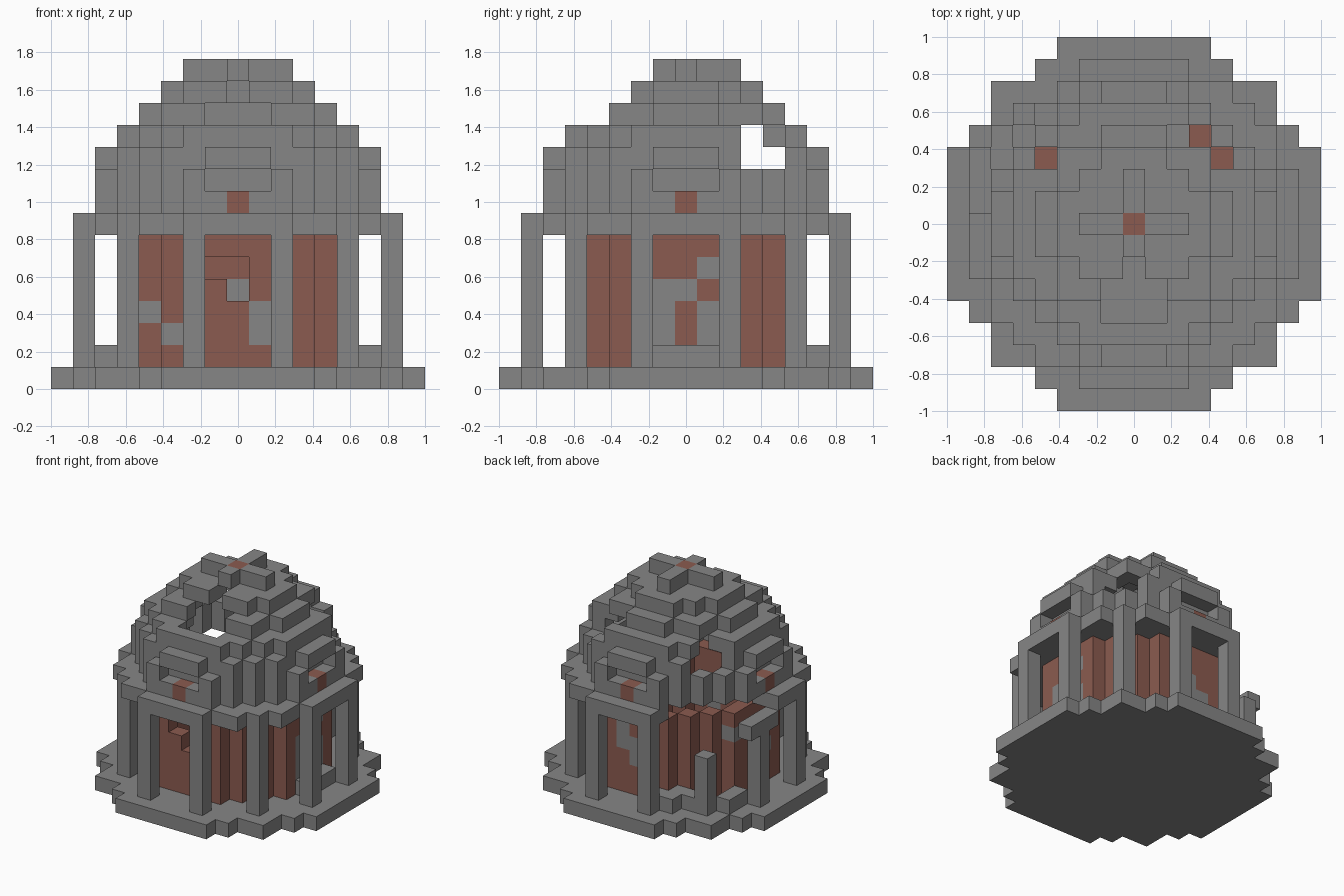
import bpy
import bmesh
from mathutils import Vector

cube = bpy.data.objects.get("Cube")
if cube:
    bpy.data.objects.remove(cube)

V = 2 / 17  # block size


def material(name, rgb):
    m = bpy.data.materials.new(name)
    m.use_nodes = True
    m.diffuse_color = (*rgb, 1)
    m.node_tree.nodes["Principled BSDF"].inputs["Base Color"].default_value = (*rgb, 1)
    m.node_tree.nodes["Principled BSDF"].inputs["Roughness"].default_value = 0.9
    return m


STONE = material("grey stone", (0.24, 0.24, 0.24))
BRICK = material("red brick", (0.26, 0.105, 0.08))

# Plan outlines: half width of each row, counted outward from the centre row
BASE = [8, 8, 8, 8, 7, 6, 6, 4, 3]
RING = [7, 7, 7, 6, 6, 5, 4, 2]
WALL = [5, 5, 5, 4, 3, 2]
DOME = [
    [6, 6, 6, 5, 4, 3, 2],
    [6, 6, 6, 5, 4, 3, 2],
    [6, 6, 5, 5, 4, 3, 1],
    [5, 5, 5, 4, 3, 2],
    [4, 4, 3, 3, 1],
    [3, 3, 2, 1],
    [2, 0, 0],
]


def disc(rows):
    n = len(rows)
    return {(i, j) for j in range(1 - n, n)
            for i in range(-rows[abs(j)], rows[abs(j)] + 1)}


def layers(plan, low, high):
    return {(i, j, k) for i, j in plan for k in range(low, high + 1)}


SIDES = [(1, 0), (-1, 0), (0, 1), (0, -1)]


def rim(plan):
    return {(i, j) for i, j in plan
            if any((i + a, j + b) not in plan for a, b in SIDES)}


def build(name, cells, red=lambda c: False):
    """Make one mesh from the outer faces of a set of blocks."""
    bm = bmesh.new()
    axes = [Vector((1, 0, 0)), Vector((0, 1, 0)), Vector((0, 0, 1))]
    for c in sorted(cells):
        centre = Vector((c[0], c[1], c[2] + 0.5))
        for n in range(3):
            for s in (1, -1):
                d = axes[n] * s
                if tuple(c[q] + int(d[q]) for q in range(3)) in cells:
                    continue
                u, w = axes[(n + 1) % 3], axes[(n + 2) % 3] * s
                corners = [centre + (d + u * a + w * b) / 2
                           for a, b in ((-1, -1), (1, -1), (1, 1), (-1, 1))]
                f = bm.faces.new([bm.verts.new(p * V) for p in corners])
                f.material_index = int(red(c))
    bmesh.ops.remove_doubles(bm, verts=bm.verts[:], dist=0.001)
    me = bpy.data.meshes.new(name)
    bm.to_mesh(me)
    bm.free()
    me.materials.append(STONE)
    me.materials.append(BRICK)
    ob = bpy.data.objects.new(name, me)
    bpy.context.collection.objects.link(ob)


# Stepped floor
build("base", layers(disc(BASE), 0, 0))

# Columns, two of them broken at the collapsed corner
spots = [(a * x, b * y) for x, y in ((2, 7), (7, 2), (5, 5))
         for a in (1, -1) for b in (1, -1)]
for n, (i, j) in enumerate(spots):
    top = {(-5, 5): 4, (-7, 2): 5}.get((i, j), 6)
    build("column_%d" % (n + 1), layers({(i, j)}, 1, top))

# Brick wall with stone repairs and a hole in the front
wall = layers(rim(disc(WALL)), 1, 6)
wall -= {(-1, -5, 5), (0, -5, 5), (0, -5, 4)}
repairs = {(-4, -3, 3), (-3, -4, 2), (1, -5, 2), (1, -5, 3),
           (5, 1, 5), (5, -1, 4), (5, 0, 4),
           (1, 5, 5), (1, 5, 4), (0, 5, 4), (0, 5, 3), (-1, 5, 3),
           (-5, 2, 5), (-5, 1, 5), (-5, 0, 3), (-5, -1, 3)}
repairs |= {(5, j, k) for j in (-1, 1) for k in (2, 3)}
build("wall", wall, lambda c: c not in repairs)

# Cornice ring, open at the collapsed corner
ring = {(i, j) for i, j in disc(RING) - disc(WALL) if not (i < -2 and j > 0)}
build("cornice", layers(ring, 7, 7))
build("fallen_beam", {(-7, j, 6) for j in (1, 2, 3)})

# Step at the side and loose rubble
build("side_step", {(6, j, 1) for j in (-1, 0, 1)})
build("rubble", {(-2, 6, 1), (-3, 6, 1), (-3, 5, 1), (-4, 5, 1),
                 (-6, 3, 1), (-6, 4, 1)})

# Hollow dome
plans = [disc(r) for r in DOME] + [set()]
dome = set()
for n in range(len(DOME)):
    shell = rim(plans[n]) | (plans[n] - plans[n + 1])
    dome |= layers(shell, 8 + n, 8 + n)


def broken(c):
    i, j, k = c
    crown = (k, j) in ((12, -4), (13, -3), (14, -2))
    back_gap = k in (10, 11) and (j == 3 or (j == 4 and i >= 2))
    corner_gap = k == 10 and j == 4 and i <= -3
    niche = k == 9 and max(abs(i), abs(j)) == 6 and min(abs(i), abs(j)) <= 1
    return crown or back_gap or corner_gap or niche


dome = {c for c in dome if not broken(c)}
# Back wall of each niche
for t in (-1, 0, 1):
    dome |= {(t, 5, 9), (t, -5, 9), (5, t, 9), (-5, t, 9)}
brick_marks = {(0, 0, 14), (0, -6, 8), (0, 6, 8), (6, 0, 8), (-6, 0, 8)}
build("dome", dome, lambda c: c in brick_marks)
